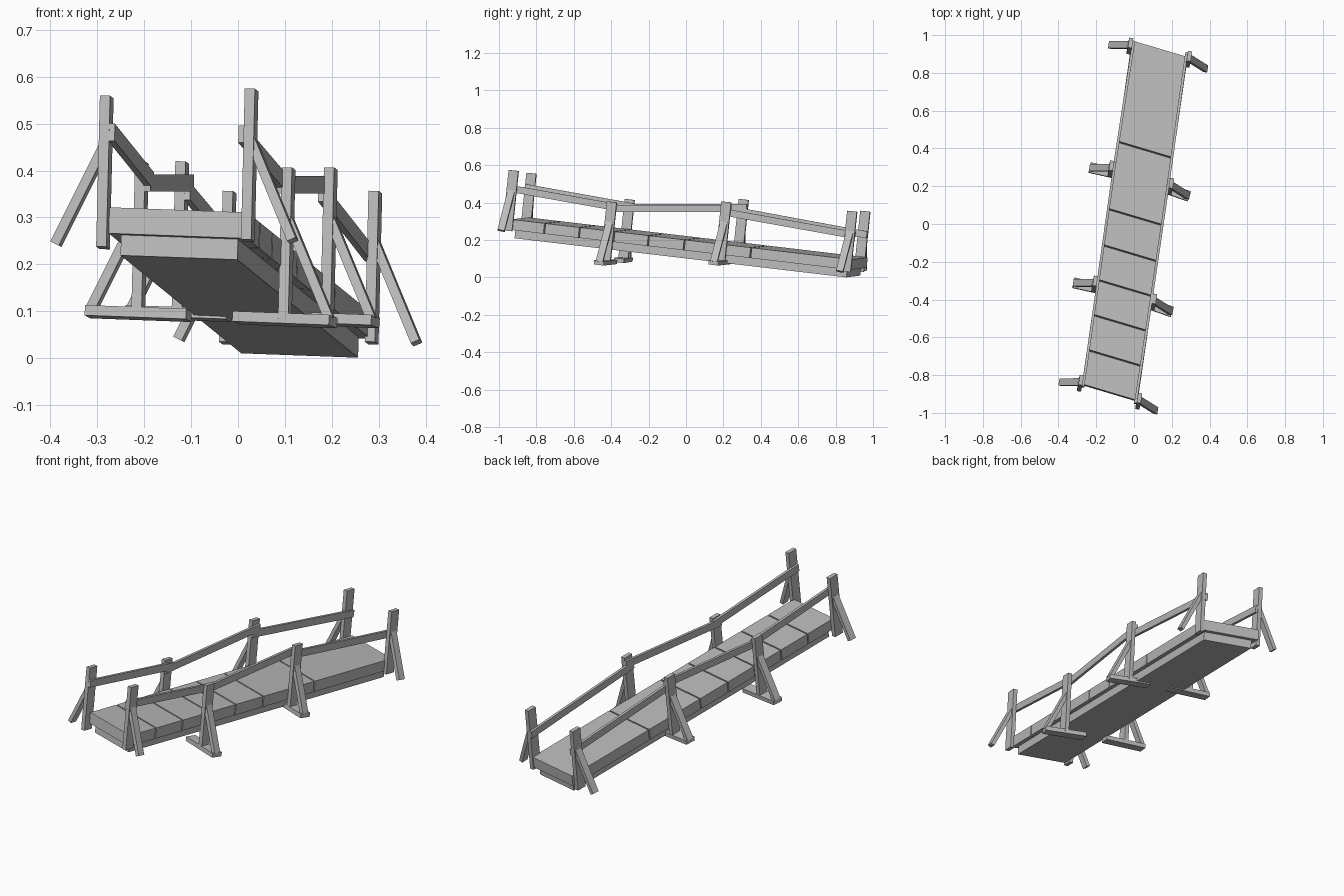
import bpy, bmesh
from mathutils import Vector, Matrix

cube = bpy.data.objects.get("Cube")
if cube:
    bpy.data.objects.remove(cube, do_unlink=True)

mat = bpy.data.materials.new("plain grey")
mat.use_nodes = True
GREY = (0.5, 0.5, 0.5, 1)
mat.diffuse_color = GREY
mat.node_tree.nodes["Principled BSDF"].inputs["Base Color"].default_value = GREY

# Slightly skewed frame of the sloping walkway: corner, width, length, up
ORIGIN = Vector((-0.275, -0.85, 0.322))
U = Vector((0.295, -0.088, -0.011))
V = Vector((0.265, 1.825, -0.215))
W = Vector((0.03, 0.11, 0.99))


def box(name, centre, x, y, z):
    """Box with its three full edge vectors x, y, z."""
    m = Matrix((x, y, z)).transposed().to_4x4()
    m.translation = centre
    bm = bmesh.new()
    bmesh.ops.create_cube(bm, size=1, matrix=m)
    bmesh.ops.recalc_face_normals(bm, faces=bm.faces)
    mesh = bpy.data.meshes.new(name)
    bm.to_mesh(mesh)
    bm.free()
    mesh.materials.append(mat)
    obj = bpy.data.objects.new(name, mesh)
    bpy.context.collection.objects.link(obj)


def slab(name, u, v, w):
    """Box between pairs of walkway coordinates."""
    centre = ORIGIN + U * sum(u) / 2 + V * sum(v) / 2 + W * sum(w) / 2
    box(name, centre, U * (u[1] - u[0]), V * (v[1] - v[0]), W * (w[1] - w[0]))


def bar(name, a, b, wide_dir, wide, thin):
    """Board from a to b, its wide side along wide_dir."""
    axis = b - a
    n = axis.normalized()
    side = (wide_dir - n * wide_dir.dot(n)).normalized()
    box(name, (a + b) / 2, n.cross(side) * thin, side * wide, axis)


# Deck planks and the beam under them
seams = [0, 0.101, 0.203, 0.304, 0.405, 0.51, 0.705, 1]
gap = 0.0018
for i, (v0, v1) in enumerate(zip(seams, seams[1:])):
    slab(f"deck_plank_{i + 1}", (0, 1), (v0 + gap, v1 - gap), (-0.056, 0))
slab("deck_beam", (0.08, 0.925), (0.014, 0.986), (-0.1, -0.056))

# Railings: post feet, outward direction and rail heights per side
LEAN = Vector((0.008, 0.034, 0.322))
UP = Vector((0, 0, 1))
sides = {
    "right": ([(-0.288, -0.86, 0.235), (-0.213, -0.335, 0.095),
               (-0.127, 0.275, 0.095), (-0.026, 0.925, 0.032)],
              Vector((-0.108, 0.024, 0.004)), 0.005),
    "left": ([(0.021, -0.955, 0.25), (0.1, -0.43, 0.082),
              (0.19, 0.182, 0.082), (0.285, 0.855, 0.032)],
             Vector((0.103, -0.036, -0.004)), 0),
}
rail_heights = [(0.473, 0.378), (0.369, 0.369), (0.347, 0.228)]

for side, (feet, out, lift) in sides.items():
    feet = [Vector(f) for f in feet]
    for i, foot in enumerate(feet):
        # Upright post and its slanted brace
        bar(f"{side}_post_{i + 1}", foot, foot + LEAN, V, 0.053, 0.022)
        bar(f"{side}_brace_{i + 1}", foot + LEAN * 0.66 + out * 0.03,
            foot + out * 0.93 + UP * 0.004, V, 0.038, 0.02)
        # Middle posts stand on a cross foot
        if i in (1, 2):
            bar(f"{side}_foot_{i + 1}", foot - out, foot + out, V, 0.055, 0.022)

    # Rails on the inner faces of the posts
    for i, heights in enumerate(rail_heights):
        ends = []
        for foot, h in zip(feet[i:i + 2], heights):
            p = foot + LEAN * ((h + lift - foot.z) / LEAN.z)
            ends.append(p - out.normalized() * 0.016)
        over = (ends[1] - ends[0]).normalized() * 0.025
        bar(f"{side}_rail_{i + 1}", ends[0] - over, ends[1] + over, UP, 0.037, 0.014)
